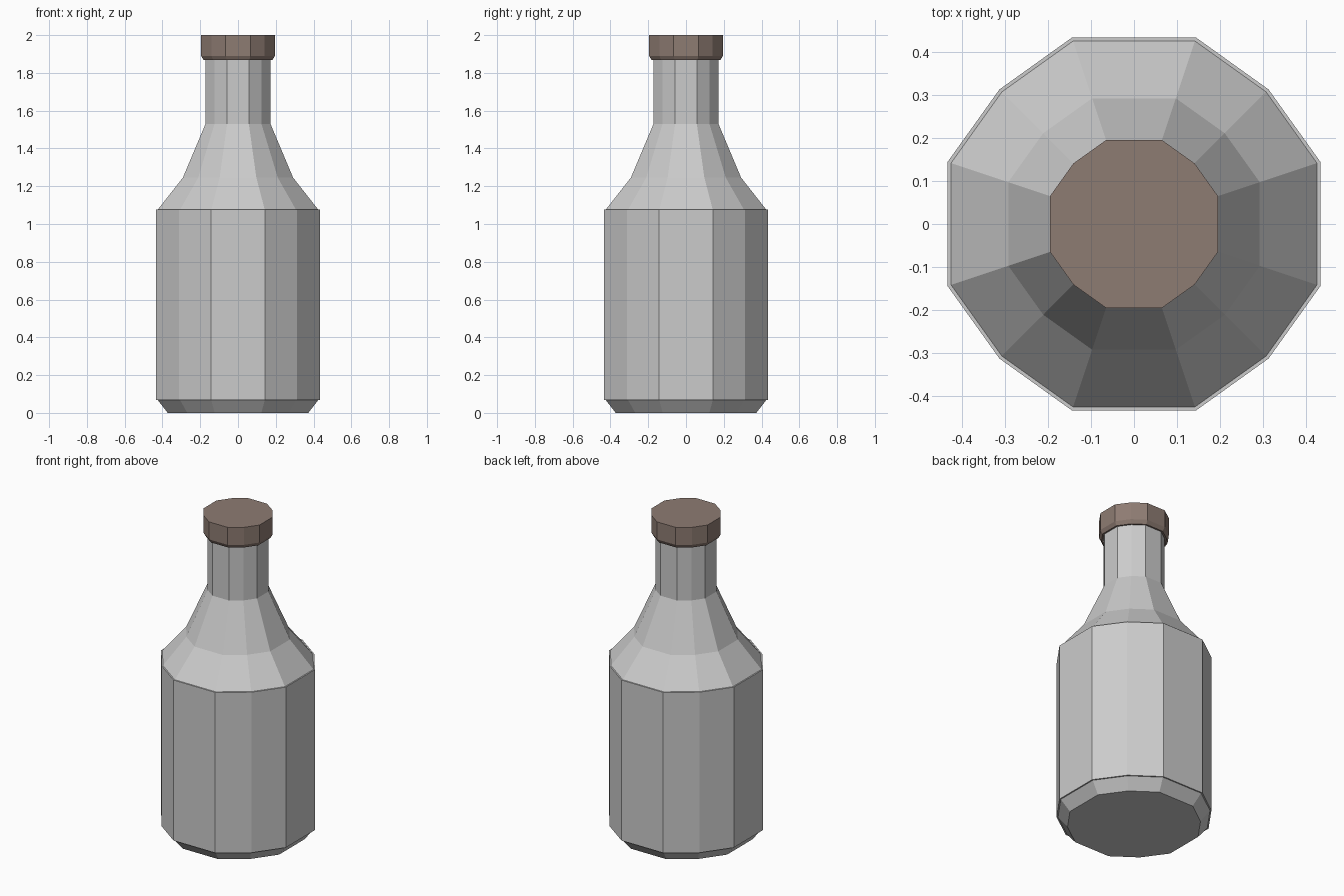
import bpy, bmesh

if "Cube" in bpy.data.objects:
    bpy.data.objects.remove(bpy.data.objects["Cube"])

# Twelve-sided outline for a half-width of 1: one quarter, turned four times
SECTION = []
quarter = [(1, 0.333), (0.722, 0.722), (0.333, 1)]
for c, s in [(1, 0), (0, 1), (-1, 0), (0, -1)]:
    SECTION += [(c * x - s * y, s * x + c * y) for x, y in quarter]


def loft(name, profile, color=None):
    """Skin the outline through (half-width, height) pairs and close the ends."""
    bm = bmesh.new()
    rings = [[bm.verts.new((x * r, y * r, z)) for x, y in SECTION] for r, z in profile]
    n = len(SECTION)
    for lo, hi in zip(rings, rings[1:]):
        for i in range(n):
            j = (i + 1) % n
            bm.faces.new((lo[i], lo[j], hi[j], hi[i]))
    bm.faces.new(rings[0][::-1])
    bm.faces.new(rings[-1])
    mesh = bpy.data.meshes.new(name)
    bm.to_mesh(mesh)
    bm.free()
    obj = bpy.data.objects.new(name, mesh)
    bpy.context.collection.objects.link(obj)
    if color:
        mat = bpy.data.materials.new(name + "_brown")
        mat.diffuse_color = color
        mat.use_nodes = True
        mat.node_tree.nodes["Principled BSDF"].inputs["Base Color"].default_value = mat.diffuse_color
        mesh.materials.append(mat)
    return obj


# Bottle: chamfered foot, raised label band, two-step shoulder, straight neck
loft("bottle", [(0.372, 0), (0.425, 0.068), (0.433, 0.068), (0.433, 1.076),
                (0.425, 1.076), (0.292, 1.245), (0.172, 1.53), (0.172, 1.868)])

# Cap: chamfered lower rim
loft("cap", [(0.182, 1.867), (0.195, 1.89), (0.195, 2.0)], (0.27, 0.20, 0.17, 1))
